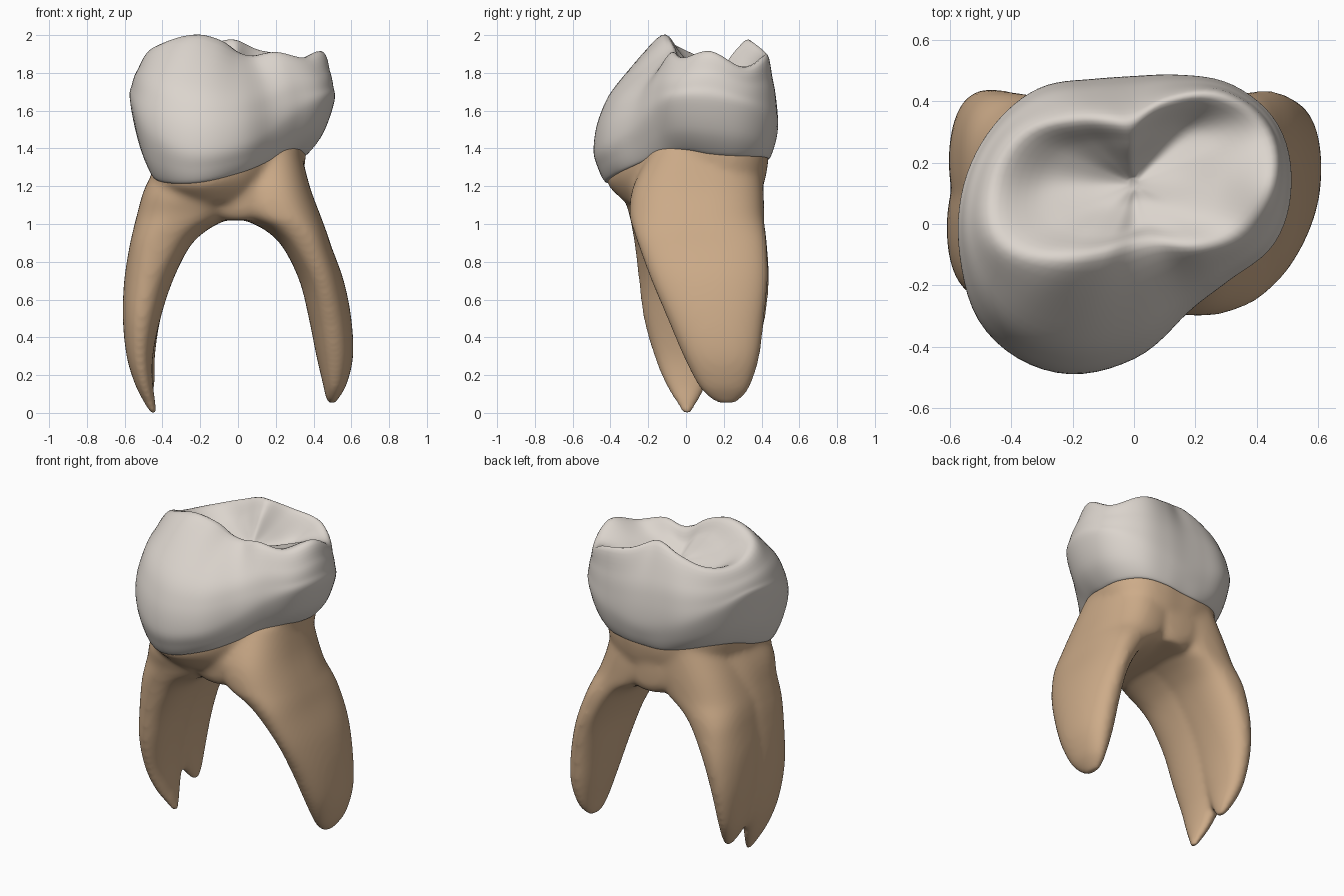
import bpy, bmesh, math
from mathutils import Vector

if "Cube" in bpy.data.objects:
    bpy.data.objects.remove(bpy.data.objects["Cube"])


def material(name, rgb):
    m = bpy.data.materials.new(name)
    m.diffuse_color = (*rgb, 1)
    m.use_nodes = True
    m.node_tree.nodes["Principled BSDF"].inputs["Base Color"].default_value = m.diffuse_color
    return m


enamel = material("enamel_white", (0.71, 0.66, 0.61))
dentine = material("root_tan", (0.61, 0.41, 0.25))


def catmull(p, q, r, s, t):
    return 0.5 * (2 * q + (r - p) * t + (2 * p - 5 * q + 4 * r - s) * t * t
                  + (3 * q - p - 3 * r + s) * t ** 3)


def spline(pts, sub, closed):
    """Smooth curve through numbers or vectors."""
    n, out = len(pts), []
    for i in range(n if closed else n - 1):
        idx = [i - 1, i, i + 1, i + 2]
        idx = [k % n if closed else min(max(k, 0), n - 1) for k in idx]
        out += [catmull(*[pts[k] for k in idx], j / sub) for j in range(sub)]
    return out if closed else out + [pts[-1]]


def loft(bm, rings, sub):
    """Skin a stack of closed rings, smoothed along the stack, capped at both ends."""
    cols = [spline([r[i] for r in rings], sub, False) for i in range(len(rings[0]))]
    vs = [[bm.verts.new(p) for p in c] for c in cols]
    n, m = len(vs), len(vs[0])
    for i in range(n):
        a, b = vs[i], vs[(i + 1) % n]
        for j in range(m - 1):
            bm.faces.new((a[j], b[j], b[j + 1], a[j + 1]))
    bm.faces.new([c[0] for c in vs])
    bm.faces.new([c[-1] for c in vs])


def finish(bm, name, mat):
    bmesh.ops.recalc_face_normals(bm, faces=bm.faces)
    me = bpy.data.meshes.new(name)
    bm.to_mesh(me)
    bm.free()
    me.materials.append(mat)
    me.shade_smooth()
    ob = bpy.data.objects.new(name, me)
    bpy.context.collection.objects.link(ob)
    return ob


# Crown outlines: radius and height every 22.5 degrees round the crown centre
CX, CY = 0.0, 0.13
neck_r = [.36, .385, .38, .335, .305, .32, .36, .41, .45, .50, .59, .60, .50, .40, .36, .355]
neck_z = [1.375, 1.365, 1.36, 1.35, 1.34, 1.34, 1.36, 1.38, 1.36, 1.29, 1.23, 1.22, 1.27, 1.33, 1.38, 1.395]
belly_r = [.51, .505, .455, .385, .352, .37, .44, .495, .553, .613, .68, .665, .57, .455, .441, .495]
belly_z = [1.65, 1.61, 1.55, 1.52, 1.50, 1.52, 1.56, 1.62, 1.68, 1.63, 1.50, 1.40, 1.42, 1.50, 1.59, 1.65]
rim_r = [.44, .455, .40, .30, .22, .235, .30, .40, .45, .47, .36, .27, .22, .22, .29, .38]
rim_z = [1.915, 1.83, 1.89, 1.92, 1.965, 1.965, 1.92, 1.87, 1.87, 1.94, 2.0, 1.97, 1.91, 1.89, 1.91, 1.88]
# Chewing surface: ridges and grooves on two inner rings
ridge_z = [1.83, 1.81, 1.77, 1.85, 1.92, 1.91, 1.86, 1.81, 1.79, 1.86, 1.91, 1.88, 1.82, 1.82, 1.84, 1.83]
pit_z = [1.79, 1.775, 1.75, 1.785, 1.82, 1.825, 1.81, 1.78, 1.765, 1.79, 1.80, 1.785, 1.765, 1.77, 1.78, 1.79]


def ring(radii, heights, sub=6):
    rs, zs = spline(radii, sub, True), spline(heights, sub, True)
    n = len(rs)
    return [Vector((CX + r * math.cos(math.tau * i / n), CY + r * math.sin(math.tau * i / n), z))
            for i, (r, z) in enumerate(zip(rs, zs))]


def scaled(v, k):
    return [x * k for x in v]


def shifted(v, d):
    return [x + d for x in v]


def mix(a, b, t):
    return [x + (y - x) * t for x, y in zip(a, b)]


# Crown: neck, belly, shoulder, cusp rim, then down into the chewing basin
bm = bmesh.new()
loft(bm, [
    ring(scaled(neck_r, .93), shifted(neck_z, .01)),
    ring(neck_r, neck_z),
    ring(mix(neck_r, belly_r, .6), mix(neck_z, belly_z, .4)),
    ring(belly_r, belly_z),
    ring(mix(belly_r, rim_r, .08), mix(belly_z, rim_z, .3)),
    ring(mix(belly_r, rim_r, .33), mix(belly_z, rim_z, .6)),
    ring(rim_r, rim_z),
    ring(scaled(rim_r, .64), ridge_z),
    ring(scaled(rim_r, .3), pit_z),
    ring([.02] * 16, [1.765] * 16)], 6)
finish(bm, "crown", enamel)

# Root sections: z, x min, x max, y min, y max
front_lobe = [(1.40, -.38, .05, -.22, .30), (1.20, -.49, .05, -.33, .25),
              (1.05, -.535, -.03, -.30, .23), (.97, -.555, -.16, -.285, .22),
              (.88, -.575, -.255, -.27, .22), (.70, -.603, -.345, -.25, .22),
              (.50, -.61, -.41, -.225, .20), (.30, -.59, -.45, -.17, .17),
              (.15, -.545, -.45, -.11, .11), (.05, -.495, -.435, -.05, .06),
              (-.01, -.46, -.43, -.015, .025)]
back_lobe = [(1.40, -.34, .05, -.10, .39), (1.20, -.45, .05, -.08, .405),
             (1.05, -.52, -.03, -.08, .41), (.97, -.55, -.16, -.07, .42),
             (.88, -.57, -.255, -.06, .43), (.70, -.60, -.345, -.04, .44),
             (.50, -.60, -.41, .0, .42), (.30, -.57, -.44, .08, .37),
             (.18, -.525, -.44, .15, .31), (.11, -.48, -.445, .20, .26)]
right_root = [(1.40, -.05, .33, -.18, .39), (1.20, -.05, .38, -.28, .41),
              (1.05, .0, .435, -.30, .415), (.97, .14, .465, -.28, .42),
              (.88, .235, .495, -.25, .43), (.70, .325, .56, -.185, .435),
              (.50, .375, .60, -.10, .415), (.30, .415, .61, -.015, .39),
              (.15, .45, .575, .06, .345), (.08, .465, .535, .12, .30),
              (.045, .48, .51, .18, .25)]
# Vault between the roots
vault = [(1.30, -.36, .32, -.26, .40), (1.20, -.37, .33, -.29, .41), (1.11, -.34, .32, -.285, .41),
         (1.06, -.24, .24, -.275, .405), (1.02, -.14, .15, -.25, .385)]


def section(z, x0, x1, y0, y1, n=40):
    power = 2 / (2.15 if z < .85 else 2.5)
    pts = []
    for i in range(n):
        c, s = math.cos(math.tau * i / n), math.sin(math.tau * i / n)
        pts.append(Vector(((x0 + x1) / 2 + (x1 - x0) / 2 * math.copysign(abs(c) ** power, c),
                           (y0 + y1) / 2 + (y1 - y0) / 2 * math.copysign(abs(s) ** power, s), z)))
    return pts


# Roots: three root lobes, the vault and the neck under the crown, fused and softened
bm = bmesh.new()
for lobe in (front_lobe, back_lobe, right_root, vault):
    loft(bm, [section(*s) for s in lobe], 4)
loft(bm, [
    ring(scaled(neck_r, .97), shifted(neck_z, .09)),
    ring(scaled(neck_r, .985), neck_z),
    ring(scaled(neck_r, .93), mix(neck_z, [1.13] * 16, .5)),
    ring(scaled(neck_r, .80), [1.11] * 16)], 4)
roots = finish(bm, "roots", dentine)
fuse = roots.modifiers.new("fuse", 'REMESH')
fuse.mode = 'VOXEL'
fuse.voxel_size = 0.014
fuse.use_smooth_shade = True
soft = roots.modifiers.new("soften", 'SMOOTH')
soft.factor = 0.5
soft.iterations = 22
